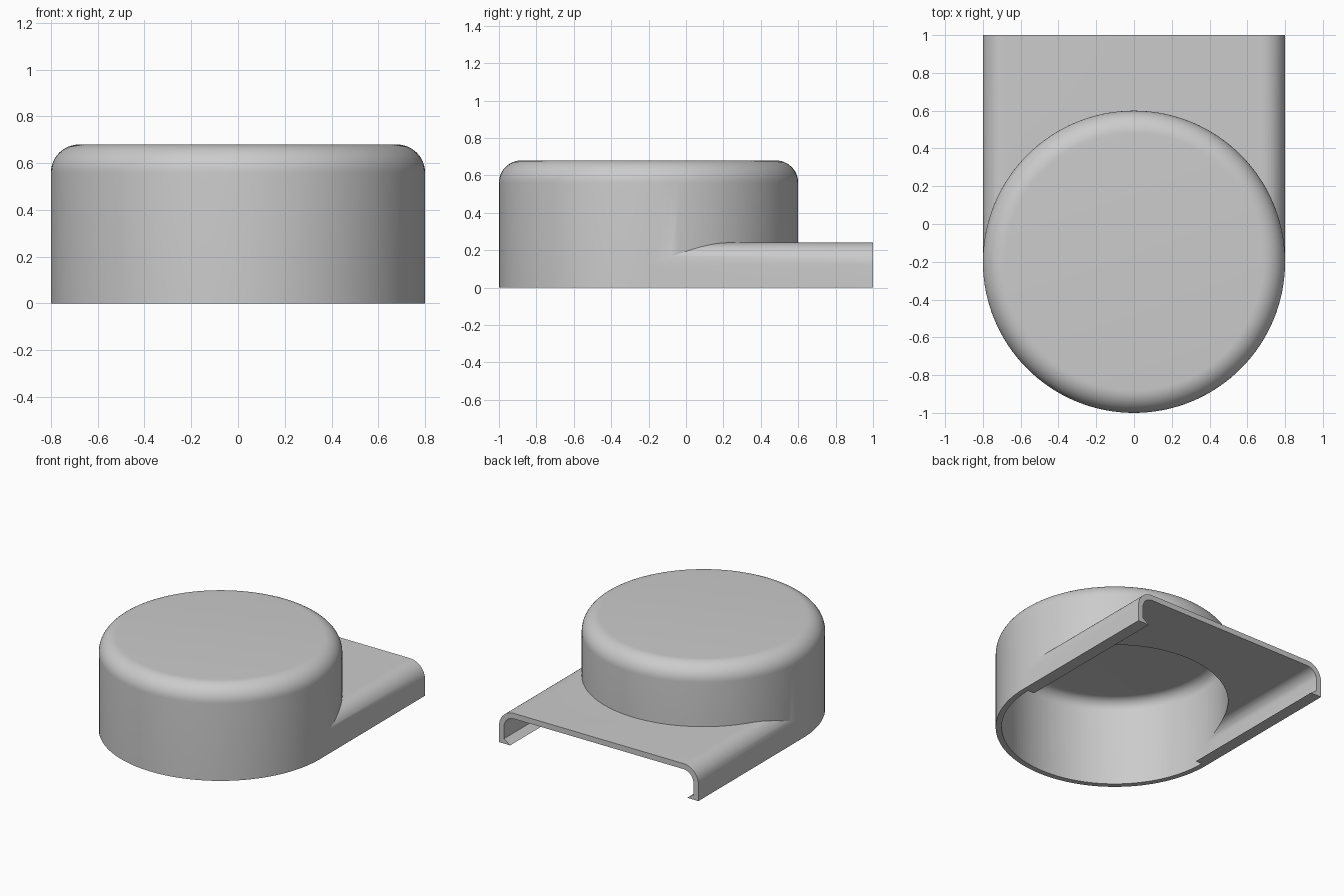
import bpy, bmesh, math

if "Cube" in bpy.data.objects:
    bpy.data.objects.remove(bpy.data.objects["Cube"])

CY = -0.2            # centre of the round housing
WALL = 0.04

grey = bpy.data.materials.new("plain grey")
grey.diffuse_color = (0.6, 0.6, 0.6, 1)
grey.use_nodes = True
grey.node_tree.nodes["Principled BSDF"].inputs["Base Color"].default_value = grey.diffuse_color


def arc(cx, cz, r, a0, a1, n=12):
    """Points of an arc, angles in degrees."""
    return [(cx + r * math.cos(math.radians(a0 + (a1 - a0) * i / n)),
             cz + r * math.sin(math.radians(a0 + (a1 - a0) * i / n))) for i in range(n + 1)]


def finish(name, bm):
    bmesh.ops.remove_doubles(bm, verts=bm.verts, dist=1e-6)
    bmesh.ops.recalc_face_normals(bm, faces=bm.faces)
    mesh = bpy.data.meshes.new(name)
    bm.to_mesh(mesh)
    bm.free()
    mesh.materials.append(grey)
    ob = bpy.data.objects.new(name, mesh)
    bpy.context.collection.objects.link(ob)
    return ob


def drum(name, r, z0, z1, fillet, segs=128):
    """Round solid with a filleted top edge."""
    prof = [(0, z0), (r, z0)] + arc(r - fillet, z1 - fillet, fillet, 0, 90) + [(0, z1)]
    bm = bmesh.new()
    vs = [bm.verts.new((x, 0, z)) for x, z in prof]
    es = [bm.edges.new(p) for p in zip(vs, vs[1:])]
    bmesh.ops.spin(bm, geom=vs + es, cent=(0, 0, 0), axis=(0, 0, 1),
                   angle=math.tau, steps=segs, use_merge=True)
    bmesh.ops.translate(bm, verts=bm.verts, vec=(0, CY, 0))
    return finish(name, bm)


def prism(name, prof, y0, y1):
    """Extrude an x-z profile along y."""
    bm = bmesh.new()
    face = bm.faces.new([bm.verts.new((x, y0, z)) for x, z in prof])
    ext = bmesh.ops.extrude_face_region(bm, geom=[face])
    bmesh.ops.translate(bm, vec=(0, y1 - y0, 0),
                        verts=[g for g in ext["geom"] if isinstance(g, bmesh.types.BMVert)])
    return finish(name, bm)


def slab(name, half, z0, z1, fillet, y1):
    """Flat solid with two filleted long edges."""
    prof = ([(half, z0)] + arc(half - fillet, z1 - fillet, fillet, 0, 90)
            + arc(fillet - half, z1 - fillet, fillet, 90, 180) + [(-half, z0)])
    return prism(name, prof, CY, y1)


def combine(target, tool, operation):
    mod = target.modifiers.new(operation.lower(), 'BOOLEAN')
    mod.operation, mod.solver, mod.object = operation, 'EXACT', tool
    bpy.context.view_layer.objects.active = target
    bpy.ops.object.modifier_apply(modifier=mod.name)
    bpy.data.objects.remove(tool)


# outer skin: round housing joined to the flat tray
shell = drum("housing_shell", 0.8, 0, 0.68, 0.12)
combine(shell, slab("tray", 0.7997, 0, 0.24, 0.12, 1.0), 'UNION')

# hollow inside, open below and at the back
combine(shell, drum("housing_cavity", 0.8 - WALL, -0.1, 0.68 - WALL, 0.08), 'DIFFERENCE')
combine(shell, slab("tray_cavity", 0.7997 - WALL, -0.1, 0.24 - WALL, 0.08, 1.1), 'DIFFERENCE')

# wedge-shaped snap lips along the tray's lower edges
lips = [prism("lip_" + side, [(s * 0.7597, 0), (s * 0.71, 0), (s * 0.7597, 0.035)], CY, 1.0)
        for side, s in (("left", -1), ("right", 1))]

bpy.ops.object.select_all(action='DESELECT')
shell.select_set(True)
bpy.context.view_layer.objects.active = shell
bpy.ops.object.shade_smooth_by_angle(angle=math.radians(25))
